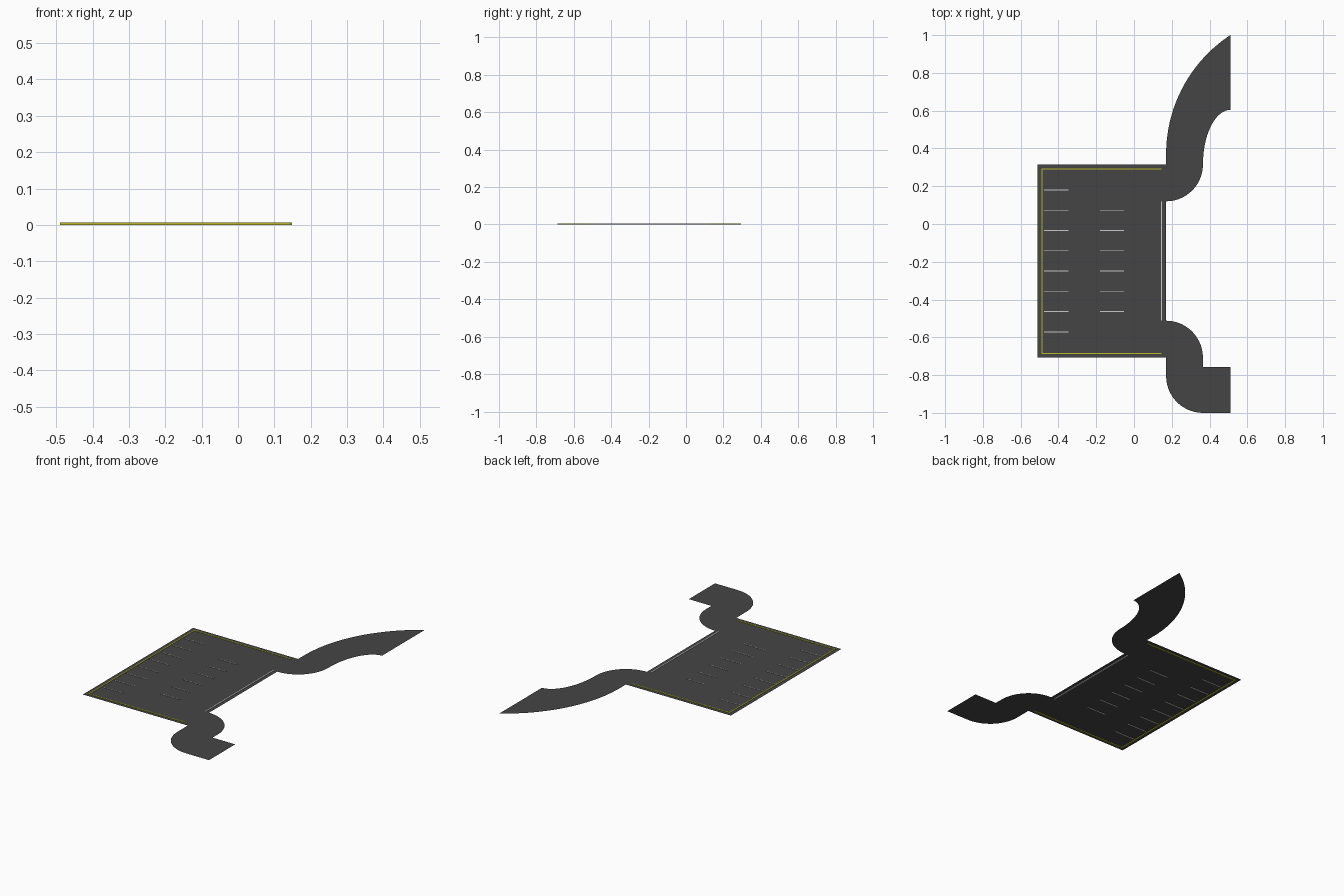
import bpy, bmesh, math

if "Cube" in bpy.data.objects:
    bpy.data.objects.remove(bpy.data.objects["Cube"])

H = 0.004      # height of the tarmac surface
SKIRT = 0.027  # width of the sloping edge
XE = 0.512     # half width of the model


def material(name, rgb):
    m = bpy.data.materials.new(name)
    m.diffuse_color = (*rgb, 1)
    m.use_nodes = True
    m.node_tree.nodes["Principled BSDF"].inputs["Base Color"].default_value = m.diffuse_color
    return m


tarmac = material("tarmac", (0.06, 0.06, 0.06))
edge_grey = material("edge_grey", (0.085, 0.085, 0.085))
white = material("white_paint", (0.8, 0.8, 0.8))
yellow = material("yellow_paint", (0.5, 0.5, 0.02))


def arc(cx, cy, rx, ry, a0, a1, n=14):
    return [(cx + rx * math.cos(math.radians(a0 + (a1 - a0) * i / n)),
             cy + ry * math.sin(math.radians(a0 + (a1 - a0) * i / n)))
            for i in range(n + 1)]


def box(name, x0, x1, y0, y1, mat):
    bpy.ops.mesh.primitive_cube_add(size=1, location=((x0 + x1) / 2, (y0 + y1) / 2, 0.003))
    o = bpy.context.object
    o.name = name
    o.scale = (x1 - x0, y1 - y0, 0.006)
    o.data.materials.append(mat)


# Outline of lot and both driveways, counter-clockwise, run past the cut line
outline = [(-XE, -0.708), (0.17, -0.708)]
outline += arc(0.365, -0.805, 0.195, 0.195, 180, 270)           # exit outer bend
outline += [(0.6, -1.0), (0.6, -0.757), (0.365, -0.757)]
outline += arc(0.17, -0.708, 0.195, 0.196, 0, 90)               # exit inner bend
outline += arc(0.17, 0.315, 0.195, 0.195, -90, 0)               # entry lower bend
outline += arc(0.512, 0.315, 0.147, 0.29, 180, 90)[1:]          # entry inner curve
outline += [(0.6, 0.605)]
outline += arc(0.924, 0.37, 0.754, 0.754, 116, 180, 24)         # entry outer curve
outline += [(0.17, 0.315), (-XE, 0.315)]

# Tarmac sheet with a sloping skirt, trimmed flat at the road ends
bm = bmesh.new()
face = bm.faces.new([bm.verts.new((x, y, 0)) for x, y in outline])
ring = bmesh.ops.inset_region(bm, faces=[face], thickness=SKIRT, use_even_offset=True)["faces"]
for f in ring:
    f.material_index = 1
for v in face.verts:
    v.co.z = H
bmesh.ops.triangulate(bm, faces=[face])
bmesh.ops.bisect_plane(bm, geom=bm.verts[:] + bm.edges[:] + bm.faces[:],
                       plane_co=(XE, 0, 0), plane_no=(1, 0, 0), clear_outer=True)
me = bpy.data.meshes.new("tarmac")
bm.to_mesh(me)
bm.free()
lot = bpy.data.objects.new("tarmac", me)
bpy.context.collection.objects.link(lot)
me.materials.append(tarmac)
me.materials.append(edge_grey)

# Border lines
T = 0.006
box("border_left", -0.49, -0.49 + T, -0.688, 0.294, yellow)
box("border_front", -0.49, 0.146, -0.688, -0.688 + T, yellow)
box("border_back", -0.49, 0.146, 0.294 - T, 0.294, yellow)
box("border_right", 0.143, 0.143 + T, -0.512, 0.12, white)

# Parking bay stripes
for i in range(8):
    y = 0.18 - i * 0.1073
    box("bay_stripe_left", -0.476, -0.346, y - 0.002, y + 0.002, white)
    if 1 <= i <= 6:
        box("bay_stripe_middle", -0.18, -0.053, y - 0.002, y + 0.002, white)
